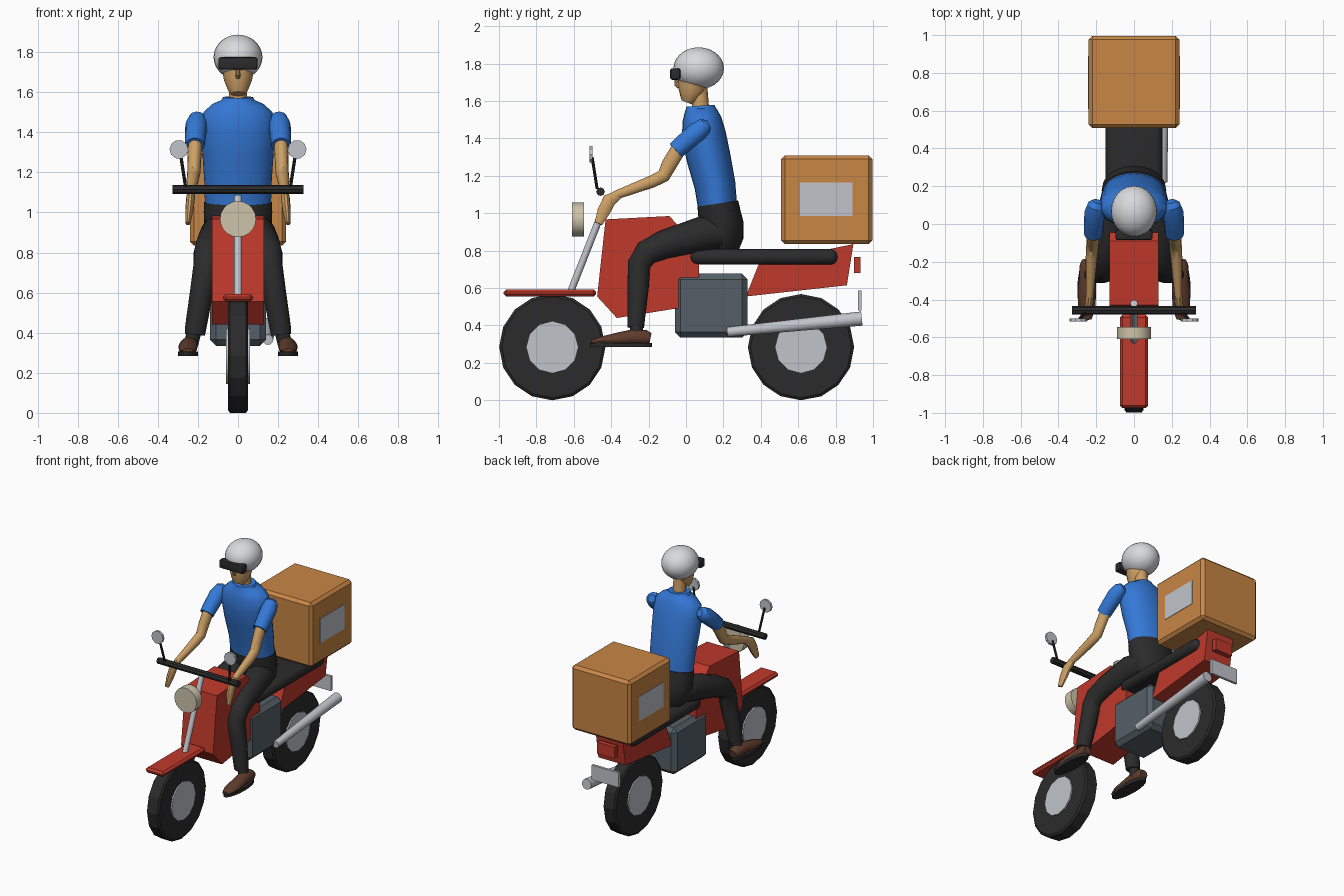
import bpy, bmesh, math
from mathutils import Vector

if "Cube" in bpy.data.objects:
    bpy.data.objects.remove(bpy.data.objects["Cube"])


def material(name, r, g, b):
    m = bpy.data.materials.new(name)
    m.use_nodes = True
    m.diffuse_color = (r, g, b, 1)
    m.node_tree.nodes["Principled BSDF"].inputs["Base Color"].default_value = (r, g, b, 1)
    return m


RED = material("red paint", .53, .041, .024)
ORANGE = material("orange box", .58, .24, .06)
BLACK = material("black", .024, .024, .024)
BLUE = material("blue shirt", .034, .19, .68)
WHITE = material("white helmet", .69, .70, .72)
SKIN = material("skin", .61, .35, .13)
BROWN = material("brown leather", .114, .045, .026)
GREY = material("slate engine", .089, .117, .138)
SILVER = material("silver", .53, .55, .59)
CREAM = material("cream lens", .61, .55, .40)
round_parts = []


def finish(name, bm, mat, smooth=False):
    bmesh.ops.recalc_face_normals(bm, faces=bm.faces)
    me = bpy.data.meshes.new(name)
    bm.to_mesh(me)
    bm.free()
    me.materials.append(mat)
    ob = bpy.data.objects.new(name, me)
    bpy.context.collection.objects.link(ob)
    if smooth:
        round_parts.append(ob)
    return ob


def loft(name, mat, sections, n=16, smooth=True):
    """Skin ellipses (x, y, z, radius across, radius deep) set square to their path."""
    bm = bmesh.new()
    pts = [Vector(s[:3]) for s in sections]
    rings = []
    for i, s in enumerate(sections):
        t = (pts[min(i + 1, len(pts) - 1)] - pts[max(i - 1, 0)]).normalized()
        ref = Vector((0, 0, 1)) if abs(t.x) > .9 else Vector((1, 0, 0))
        u = (ref - t * ref.dot(t)).normalized()
        v = t.cross(u)
        angles = [math.tau * k / n for k in range(n)]
        rings.append([bm.verts.new(pts[i] + u * s[3] * math.cos(a) + v * s[-1] * math.sin(a))
                      for a in angles])
    for a, b in zip(rings, rings[1:]):
        for k in range(n):
            j = (k + 1) % n
            bm.faces.new((a[k], a[j], b[j], b[k]))
    bm.faces.new(rings[0])
    bm.faces.new(rings[-1])
    return finish(name, bm, mat, smooth)


def rod(name, mat, a, b, r, n=12, r2=None):
    return loft(name, mat, [(*a, r), (*b, r2 or r)], n)


def prism(name, mat, profile, x0, x1, bevel=0, segments=1):
    """Extrude a side (y, z) profile from x0 to x1."""
    bm = bmesh.new()
    ends = [[bm.verts.new((x, y, z)) for y, z in profile] for x in (x0, x1)]
    bm.faces.new(ends[0])
    bm.faces.new(ends[1])
    for i in range(len(profile)):
        j = (i + 1) % len(profile)
        bm.faces.new((ends[0][i], ends[0][j], ends[1][j], ends[1][i]))
    if bevel:
        bmesh.ops.recalc_face_normals(bm, faces=bm.faces)
        bmesh.ops.bevel(bm, geom=bm.edges[:], offset=bevel, segments=segments,
                        profile=.5, affect='EDGES')
    return finish(name, bm, mat, segments > 1)


def box(name, mat, x0, x1, y0, y1, z0, z1, bevel=0, segments=1):
    return prism(name, mat, [(y0, z0), (y1, z0), (y1, z1), (y0, z1)], x0, x1, bevel, segments)


def ball(name, mat, centre, radii):
    bm = bmesh.new()
    bmesh.ops.create_uvsphere(bm, u_segments=24, v_segments=14, radius=1)
    for v in bm.verts:
        v.co = Vector(c + r * p for c, r, p in zip(centre, radii, v.co))
    return finish(name, bm, mat, True)


# Wheels
for name, y in (("front", -.715), ("rear", .615)):
    z = .284
    loft(name + "_tyre", BLACK, [(-.05, y, z, .27), (-.04, y, z, z), (.04, y, z, z),
                                 (.05, y, z, .27)], 16, False)
    rod(name + "_hub", SILVER, (-.06, y, z), (.06, y, z), .14)

# Bodywork
prism("fuel_tank_body", RED, [(-.43, .967), (-.09, .985), (.07, .82), (.07, .51),
                              (-.37, .44), (-.475, .555)], -.13, .13)
prism("tail_body", RED, [(.39, .73), (.32, .555), (.86, .615), (.895, .835), (.75, .805)],
      -.11, .11)
box("front_fender", RED, -.075, .075, -.975, -.48, .555, .593, .014)
box("tail_light", RED, -.07, .07, .897, .932, .68, .765)
box("engine", GREY, -.14, .14, -.06, .33, .335, .677, .03)
box("seat", BLACK, -.15, .15, .02, .81, .725, .808, .038, 3)
box("number_plate", SILVER, -.11, .11, .92, .938, .48, .588)
rod("exhaust", SILVER, (.15, .22, .365), (.15, .94, .437), .026, 12, .038)

# Steering
rod("fork", SILVER, (0, -.615, .585), (0, -.42, 1.08), .019)
rod("headlamp", CREAM, (0, -.61, .967), (0, -.545, .967), .09, 20)
rod("handlebar", BLACK, (-.327, -.457, 1.115), (.327, -.457, 1.115), .023, 8)

# Delivery box with side labels
box("delivery_box", ORANGE, -.24, .24, .508, .996, .835, 1.31, .02)
for side, s in (("left", 1), ("right", -1)):
    box(side + "_box_label", SILVER, s * .237, s * .243, .61, .89, .985, 1.165)

# Rider body
loft("shirt", BLUE, [(0, .168, 1.04, .165, .105), (0, .155, 1.15, .168, .11),
                     (0, .12, 1.3, .178, .118), (0, .095, 1.42, .183, .118),
                     (0, .085, 1.5, .172, .105), (0, .08, 1.54, .13, .09),
                     (0, .078, 1.56, .083, .08), (0, .077, 1.575, .075, .075)], 24)
loft("trouser_seat", BLACK, [(0, .17, 1.052, .17, .11), (0, .178, 1.0, .171, .114),
                             (0, .192, .93, .168, .118), (0, .2, .86, .155, .108),
                             (0, .2, .81, .12, .085)], 24)
loft("neck", SKIN, [(0, .08, 1.54, .045), (0, .07, 1.7, .042)])
loft("face", SKIN, [(0, .005, 1.592, .035, .03), (0, .012, 1.61, .05, .045),
                    (0, .03, 1.66, .07, .075), (0, .04, 1.72, .08, .085)])
loft("nose", SKIN, [(0, -.035, 1.675, .012), (0, -.05, 1.69, .012), (0, -.055, 1.72, .007)], 8)
ball("helmet", WHITE, (0, .068, 1.775), (.122, .135, .112))
box("goggles", BLACK, -.098, .098, -.085, -.03, 1.713, 1.775, .012, 2)

# Limbs, shoes and mirrors on both sides
for side, s in (("left", 1), ("right", -1)):
    def limb(part, mat, sections, n=14):
        return loft(side + "_" + part, mat, [(s * p[0], *p[1:]) for p in sections], n)

    limb("sleeve", BLUE, [(.195, .12, 1.475, .025), (.2, .1, 1.465, .046),
                          (.208, .06, 1.435, .055), (.213, -.01, 1.375, .052),
                          (.215, -.055, 1.335, .049)])
    limb("arm", SKIN, [(.213, -.03, 1.36, .036, .042), (.218, -.09, 1.26, .034, .042),
                       (.22, -.12, 1.2, .033, .037), (.225, -.18, 1.17, .031, .034),
                       (.235, -.38, 1.095, .02, .024)])
    limb("hand", SKIN, [(.233, -.36, 1.1, .02, .025), (.237, -.41, 1.07, .022, .038),
                        (.243, -.44, 1.01, .02, .036), (.25, -.468, .945, .012, .022)], 10)
    limb("trouser_leg", BLACK, [(.08, .2, .895, .08), (.1, .08, .888, .09, .095),
                                (.14, -.12, .832, .073, .078), (.155, -.21, .79, .068, .07),
                                (.16, -.25, .73, .063), (.182, -.256, .6, .058),
                                (.212, -.267, .42, .053, .047), (.215, -.268, .39, .05, .045)])
    limb("sock", BLACK, [(.218, -.265, .41, .036), (.235, -.265, .34, .036)])
    limb("shoe", BROWN, [(.245, -.19, .33, .03, .03), (.245, -.215, .335, .042, .042),
                         (.245, -.29, .337, .045, .042), (.25, -.36, .328, .048, .036),
                         (.25, -.45, .317, .045, .025), (.25, -.505, .31, .025, .012)])
    limb("sole", BLACK, [(.25, -.348, .285, .05, .165), (.25, -.348, .307, .05, .165)], 20)
    limb("mirror_stalk", BLACK, [(.262, -.475, 1.13, .008), (.288, -.502, 1.3, .008)], 8)
    limb("mirror", SILVER, [(.295, -.517, 1.315, .047), (.295, -.5, 1.315, .047)], 10)

# Smooth the rounded parts and keep their edges sharp
for ob in bpy.context.selected_objects:
    ob.select_set(False)
for ob in round_parts:
    ob.select_set(True)
bpy.context.view_layer.objects.active = round_parts[0]
bpy.ops.object.shade_smooth_by_angle(angle=math.radians(35))
